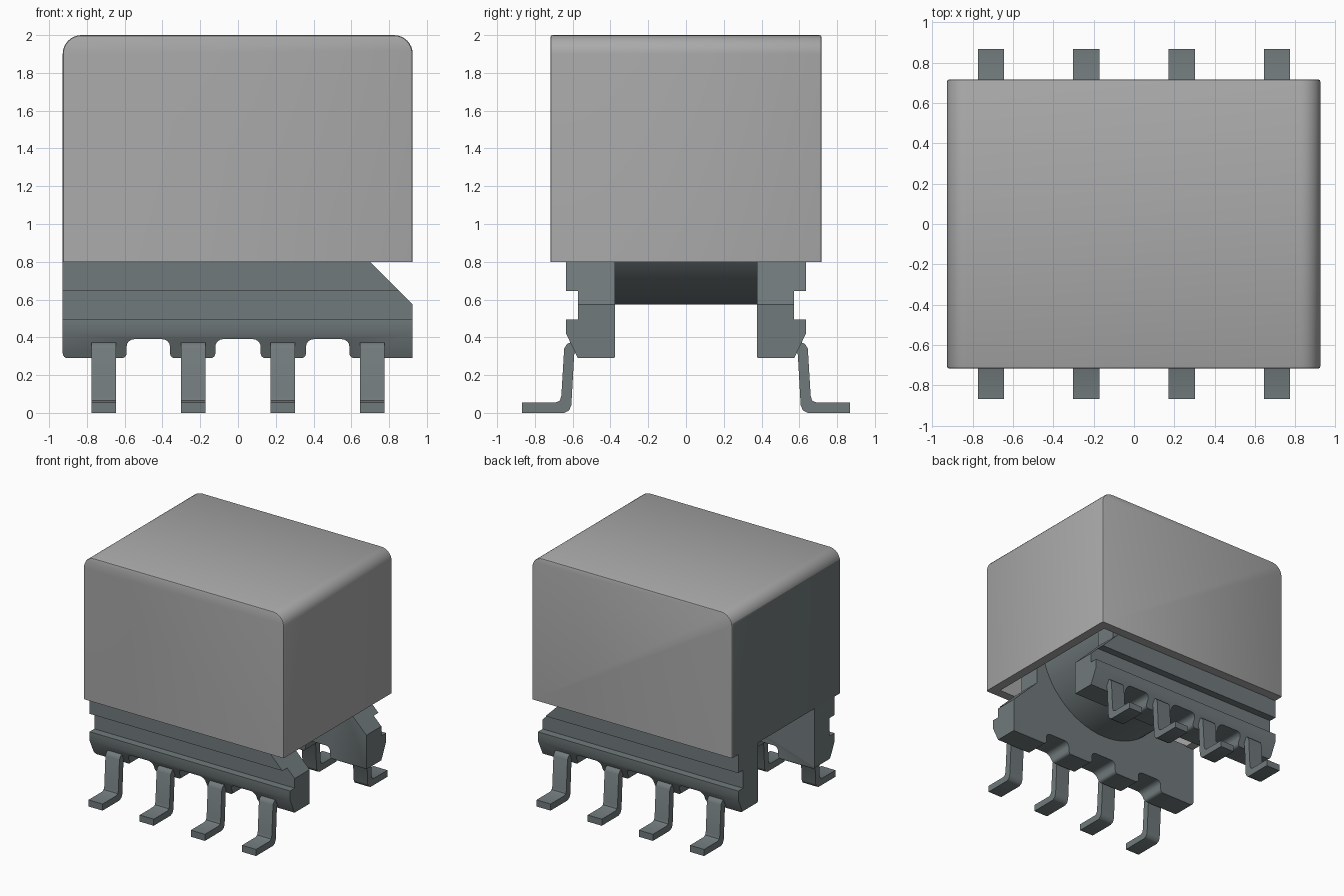
import bpy, bmesh
from math import radians, sin, cos, pi

if "Cube" in bpy.data.objects:
    bpy.data.objects.remove(bpy.data.objects["Cube"], do_unlink=True)


def material(name, rgb):
    m = bpy.data.materials.new(name)
    m.use_nodes = True
    m.diffuse_color = (*rgb, 1)
    m.node_tree.nodes["Principled BSDF"].inputs["Base Color"].default_value = (*rgb, 1)
    return m


GREY = material("warm grey", (0.40, 0.40, 0.40))
SLATE = material("slate", (0.165, 0.195, 0.20))


def finish(bm, name, *mats):
    mesh = bpy.data.meshes.new(name)
    bm.to_mesh(mesh)
    bm.free()
    for m in mats:
        mesh.materials.append(m)
    ob = bpy.data.objects.new(name, mesh)
    bpy.context.collection.objects.link(ob)
    return ob


def prism(points, axis, lo, hi):
    """Extrude a 2D outline along x (outline in y, z) or along y (outline in x, z)."""
    bm = bmesh.new()
    place = (lambda a, b: (lo, a, b)) if axis == "x" else (lambda a, b: (a, lo, b))
    face = bm.faces.new([bm.verts.new(place(a, b)) for a, b in points])
    new = bmesh.ops.extrude_face_region(bm, geom=[face])["geom"]
    shift = (hi - lo, 0, 0) if axis == "x" else (0, hi - lo, 0)
    bmesh.ops.translate(bm, vec=shift, verts=[v for v in new if isinstance(v, bmesh.types.BMVert)])
    bmesh.ops.recalc_face_normals(bm, faces=bm.faces)
    return bm


def smooth(ob, angle=32):
    bpy.ops.object.select_all(action="DESELECT")
    ob.select_set(True)
    bpy.context.view_layer.objects.active = ob
    bpy.ops.object.shade_smooth_by_angle(angle=radians(angle))


def arc(cx, cz, r, start, end, n=8):
    steps = [radians(start + (end - start) * i / n) for i in range(n + 1)]
    return [(cx + r * cos(t), cz + r * sin(t)) for t in steps]


# Cover: rounded outline, softened edges, hollow underneath
L, R = -0.928, 0.925
outline = [(L, 0.8), (R, 0.8)] + arc(R - 0.1, 1.9, 0.1, 0, 90) + arc(L + 0.1, 1.9, 0.1, 90, 180)
bm = prism(outline, "y", -0.718, 0.718)
edges = [e for e in bm.edges if e.calc_face_angle() > 0.6 and max(v.co.z for v in e.verts) > 0.81]
bmesh.ops.bevel(bm, geom=edges, offset=0.012, segments=2, profile=0.5, affect="EDGES")
bm.normal_update()
floor = min(bm.faces, key=lambda f: f.calc_center_median().z)
bmesh.ops.inset_region(bm, faces=[floor], thickness=0.08)
roof = bmesh.ops.extrude_discrete_faces(bm, faces=[floor])["faces"][0]
bmesh.ops.translate(bm, vec=(0, 0, 1.08), verts=roof.verts)
bm.normal_update()
for f in bm.faces:
    # the flat right end carries the base colour
    f.material_index = int(f.normal.x < -0.99 and f.calc_center_median().x < -0.9)
smooth(finish(bm, "cover", GREY, SLATE))

# Rail outline seen from the front: rounded notches below, sloped left end
r = 0.025
rail_outline = arc(L + r, 0.29 + r, r, 180, 270, 4)
for a, b in ((-0.59, -0.36), (-0.12, 0.12), (0.36, 0.59)):
    rail_outline += arc(a - r, 0.29 + r, r, 270, 360, 4) + arc(a + 0.04, 0.35, 0.04, 180, 90, 4)
    rail_outline += arc(b - 0.04, 0.35, 0.04, 90, 0, 4) + arc(b + r, 0.29 + r, r, 180, 270, 4)
rail_outline += [(R, 0.29), (R, 0.575), (0.69, 0.81), (L, 0.81)]

# Rail cross-section with the long groove and the chamfered foot
section = [(0.375, 0.85), (0.375, 0.30), (0.385, 0.28), (0.568, 0.28), (0.635, 0.42), (0.635, 0.495),
           (0.572, 0.495), (0.572, 0.645), (0.635, 0.645), (0.635, 0.85)]

# Bent pin seen from the side
pin = [(0.5, 0.378), (0.60, 0.378), (0.63, 0.365), (0.645, 0.34), (0.66, 0.09), (0.668, 0.065),
       (0.69, 0.055), (0.868, 0.055), (0.868, 0), (0.645, 0), (0.62, 0.012), (0.607, 0.04),
       (0.592, 0.31), (0.58, 0.323), (0.5, 0.323)]

for side, label in ((-1, "front"), (1, "back")):
    def mirrored(pts):
        return [(side * y, z) for y, z in pts]

    rail = finish(prism(mirrored(section), "x", -1.1, 1.1), label + "_rail", SLATE)
    cutter = finish(prism(rail_outline, "y", -1, 1), label + "_rail_outline", SLATE)
    mod = rail.modifiers.new("shape", "BOOLEAN")
    mod.operation, mod.solver, mod.object = "INTERSECT", "EXACT", cutter
    bpy.context.view_layer.objects.active = rail
    bpy.ops.object.modifier_apply(modifier=mod.name)
    bpy.data.objects.remove(cutter, do_unlink=True)
    smooth(rail)

    # Spool flange hidden inside the cover
    flange = [(0.376, 0.75), (0.565, 0.75), (0.565, 1.84), (0.376, 1.84)]
    finish(prism(mirrored(flange), "x", -0.7, 0.69), label + "_flange", SLATE)

    for i in range(4):
        x = -0.71 + i * 0.4733
        smooth(finish(prism(mirrored(pin), "x", x - 0.065, x + 0.065), f"{label}_pin_{i + 1}", SLATE), 40)

# Round core lying between the two rails
core = [(0.635 * cos(2 * pi * i / 64), 1.21 + 0.635 * sin(2 * pi * i / 64)) for i in range(64)]
smooth(finish(prism(core, "y", -0.38, 0.38), "core", SLATE))
